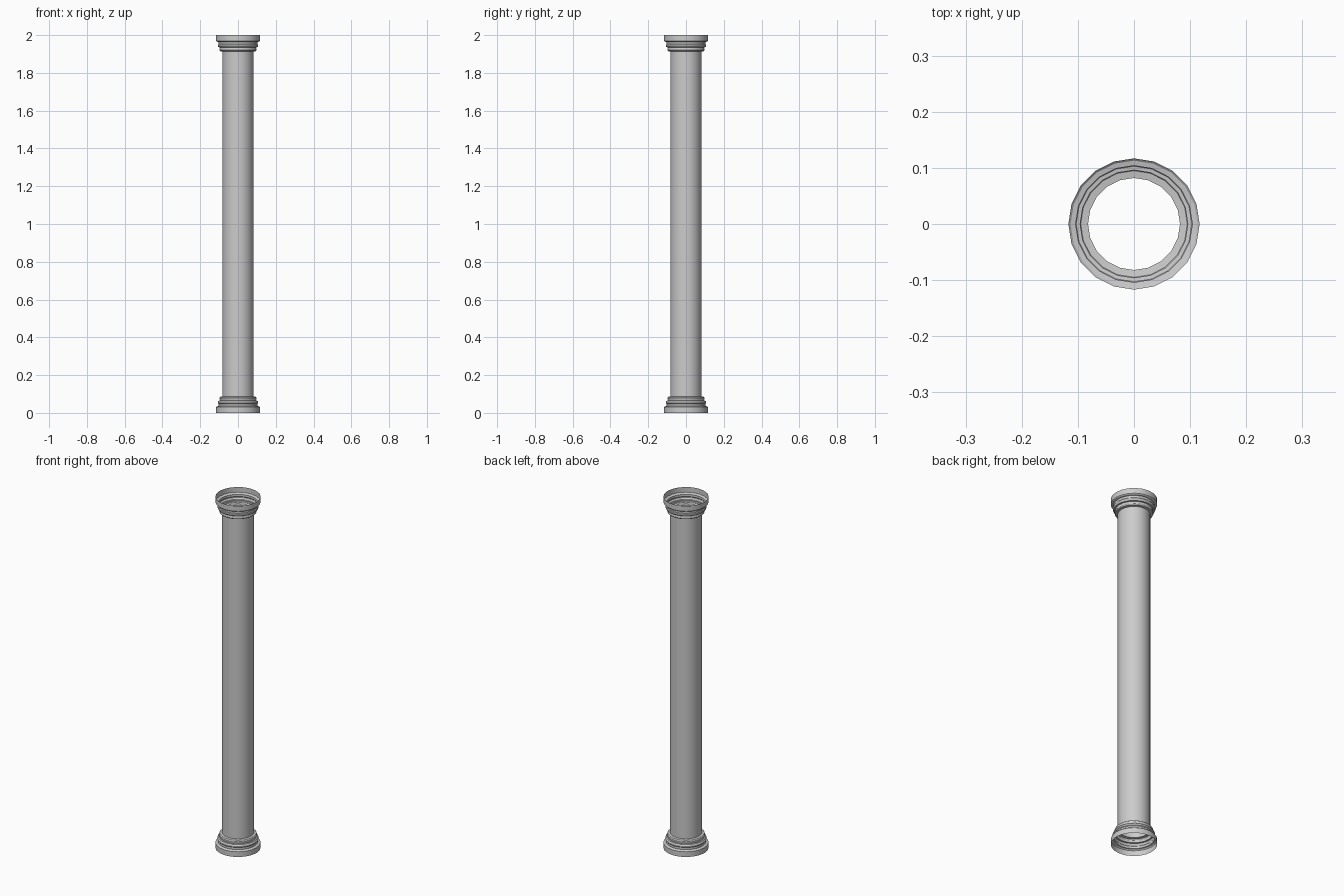
import bpy, bmesh, math

if "Cube" in bpy.data.objects:
    bpy.data.objects.remove(bpy.data.objects["Cube"])

SIDES = 20
HEIGHT = 2.0
SHAFT_R = 0.082


def lathe(name, profile):
    """Open surface of revolution around z from (radius, z) points."""
    bm = bmesh.new()
    rings = []
    for r, z in profile:
        rings.append([bm.verts.new((r * math.cos(2 * math.pi * i / SIDES),
                                    r * math.sin(2 * math.pi * i / SIDES), z))
                      for i in range(SIDES)])
    for a, b in zip(rings, rings[1:]):
        for i in range(SIDES):
            j = (i + 1) % SIDES
            bm.faces.new((a[i], a[j], b[j], b[i]))
    mesh = bpy.data.meshes.new(name)
    bm.to_mesh(mesh)
    bm.free()
    obj = bpy.data.objects.new(name, mesh)
    bpy.context.collection.objects.link(obj)
    bpy.context.view_layer.objects.active = obj
    obj.select_set(True)
    bpy.ops.object.shade_smooth_by_angle(angle=math.radians(30))
    obj.select_set(False)
    return obj


# Stepped moulding: plinth band, collar ring, neck ring, then the shaft
moulding = [(0.117, 0.0), (0.117, 0.030), (0.113, 0.034), (0.104, 0.036),
            (0.104, 0.048), (0.107, 0.052), (0.107, 0.058), (0.103, 0.064),
            (0.096, 0.065), (0.096, 0.070), (0.098, 0.074), (0.098, 0.080),
            (0.095, 0.085), (SHAFT_R, 0.087)]

lathe("base", moulding)
lathe("capital", [(r, HEIGHT - z) for r, z in reversed(moulding)])
# Hollow shaft, open at both ends
lathe("shaft", [(SHAFT_R, 0.087), (SHAFT_R, HEIGHT - 0.087)])
